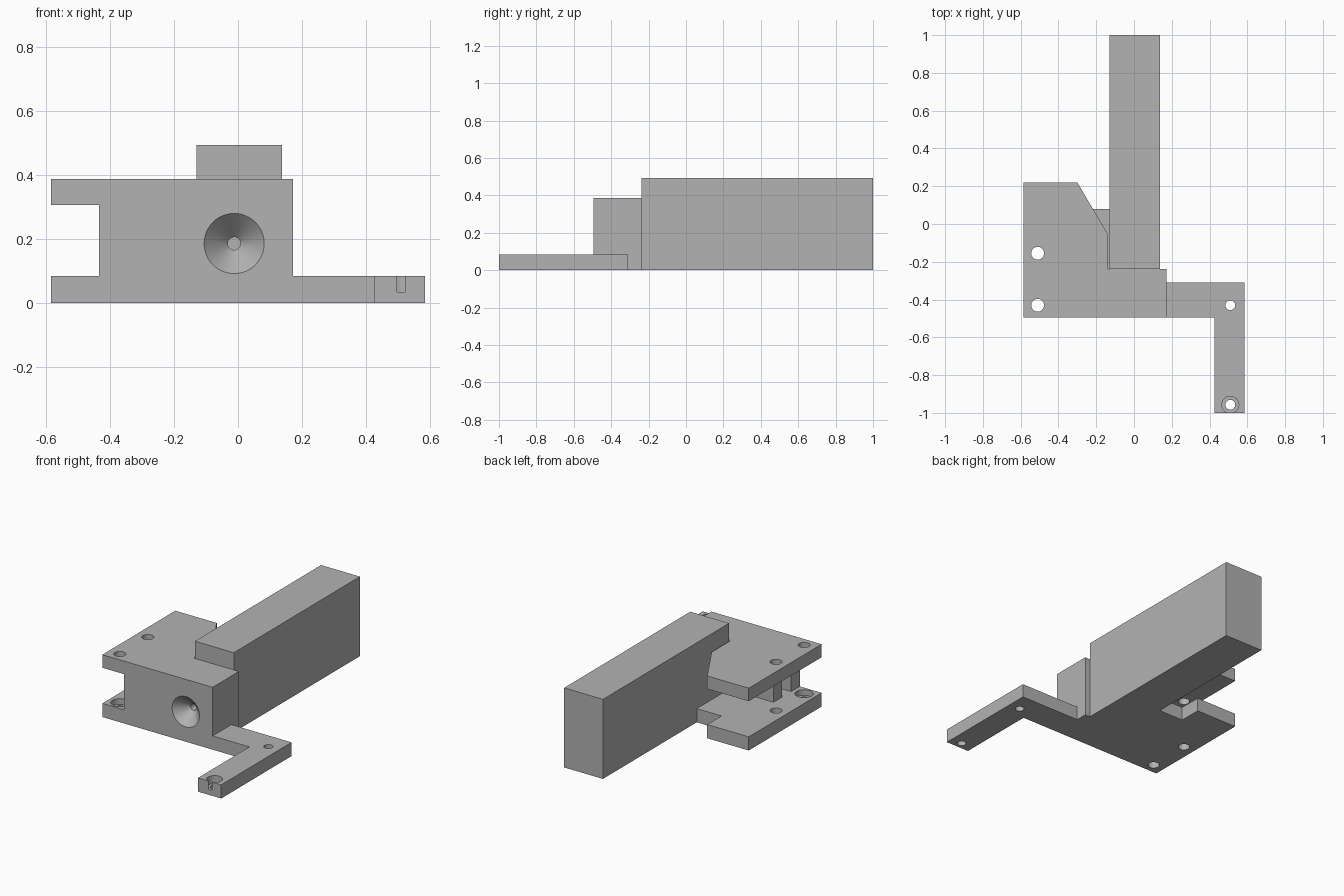
import bpy, bmesh, math

if "Cube" in bpy.data.objects:
    bpy.data.objects.remove(bpy.data.objects["Cube"])

grey = bpy.data.materials.new("plain grey")
grey.diffuse_color = (0.448, 0.448, 0.448, 1)
grey.use_nodes = True
grey.node_tree.nodes["Principled BSDF"].inputs["Base Color"].default_value = grey.diffuse_color


def finish(name, bm):
    bmesh.ops.recalc_face_normals(bm, faces=bm.faces)
    mesh = bpy.data.meshes.new(name)
    bm.to_mesh(mesh)
    bm.free()
    mesh.materials.append(grey)
    ob = bpy.data.objects.new(name, mesh)
    bpy.context.collection.objects.link(ob)
    return ob


def prism(name, outline, z0, z1):
    """Extrude a plan outline between two heights."""
    bm = bmesh.new()
    base = bm.faces.new([bm.verts.new((x, y, z0)) for x, y in outline])
    ext = bmesh.ops.extrude_face_region(bm, geom=[base])
    bmesh.ops.translate(bm, vec=(0, 0, z1 - z0),
                        verts=[v for v in ext["geom"] if isinstance(v, bmesh.types.BMVert)])
    return finish(name, bm)


def box(name, x0, x1, y0, y1, z0, z1):
    return prism(name, [(x0, y0), (x1, y0), (x1, y1), (x0, y1)], z0, z1)


def drill(name, x, y, r, z0, z1, n=32):
    """Vertical round cutter."""
    ring = [(x + r * math.cos(2 * math.pi * i / n), y + r * math.sin(2 * math.pi * i / n))
            for i in range(n)]
    return prism(name, ring, z0, z1)


def front_lathe(name, x, z, profile, n=48):
    """Round cutter along y from (y, radius) stations."""
    bm = bmesh.new()
    rings = [[bm.verts.new((x + r * math.cos(2 * math.pi * i / n), y,
                            z + r * math.sin(2 * math.pi * i / n))) for i in range(n)]
             for y, r in profile]
    for a, b in zip(rings, rings[1:]):
        for i in range(n):
            j = (i + 1) % n
            bm.faces.new((a[i], a[j], b[j], b[i]))
    bm.faces.new(rings[0])
    bm.faces.new(rings[-1])
    return finish(name, bm)


def combine(target, tool, operation):
    """Apply a boolean and remove the tool object."""
    mod = target.modifiers.new(operation, "BOOLEAN")
    mod.operation = operation
    mod.solver = "EXACT"
    mod.object = tool
    bpy.context.view_layer.objects.active = target
    bpy.ops.object.modifier_apply(modifier=mod.name)
    bpy.data.objects.remove(tool, do_unlink=True)


# Base plate with the L-shaped mounting foot
bracket = prism("mounting_bracket", [
    (-.585, -.495), (.425, -.495), (.425, -1), (.585, -1), (.585, -.31), (.17, -.31),
    (.17, -.237), (-.13, -.237), (-.13, .08), (-.3, .08), (-.3, .22), (-.585, .22)], 0, .085)

# Central block, chamfered top plate and long rear arm
parts = [
    box("block", -.435, .172, -.495, -.237, 0, .387),
    prism("top_plate", [(-.585, -.495), (.172, -.495), (.172, -.237), (-.138, -.237),
                        (-.138, -.055), (-.3, .22), (-.585, .22)], .306, .387),
    box("rear_arm", -.13, .137, -.237, 1, 0, .494),
]
for part in parts:
    combine(bracket, part, "UNION")

# Side slot, bolt holes, counterbores and the conical front opening
cutters = [
    box("side_slot", -.5, -.3, -.41, -.32, .085, .306),
    drill("rear_bolt_hole", -.51, -.155, .034, -.1, .6),
    drill("front_bolt_hole", -.51, -.43, .034, -.1, .6),
    drill("front_bolt_counterbore", -.51, -.43, .052, .05, .2),
    drill("foot_hole", .51, -.43, .026, -.1, .2),
    drill("foot_end_hole", .51, -.957, .026, -.1, .2),
    drill("foot_end_counterbore", .51, -.957, .045, .035, .2),
    front_lathe("cone_opening", -.012, .186,
                [(-.515, .115), (-.495, .094), (-.42, .02), (-.36, .02)]),
]
for cutter in cutters:
    combine(bracket, cutter, "DIFFERENCE")

# Merge coplanar faces and smooth only the round surfaces
bm = bmesh.new()
bm.from_mesh(bracket.data)
bmesh.ops.remove_doubles(bm, verts=bm.verts, dist=1e-5)
bmesh.ops.dissolve_limit(bm, angle_limit=math.radians(.5), verts=bm.verts, edges=bm.edges)
bm.to_mesh(bracket.data)
bm.free()
bpy.ops.object.select_all(action="DESELECT")
bracket.select_set(True)
bpy.context.view_layer.objects.active = bracket
bpy.ops.object.shade_smooth_by_angle(angle=math.radians(30))
